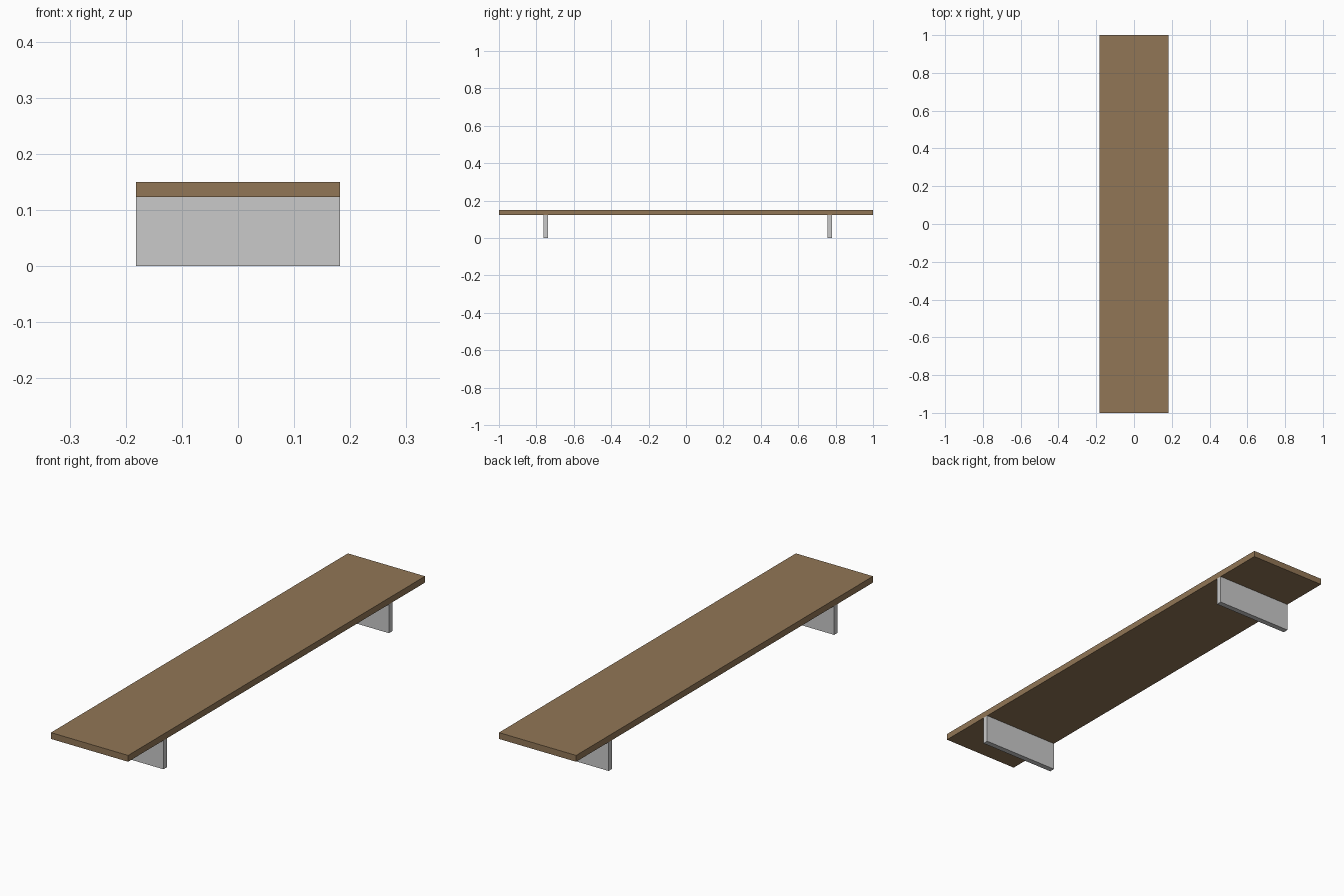
import bpy

if "Cube" in bpy.data.objects:
    bpy.data.objects.remove(bpy.data.objects["Cube"], do_unlink=True)


def make_material(name, rgb):
    mat = bpy.data.materials.new(name)
    mat.use_nodes = True
    color = (*rgb, 1.0)
    mat.diffuse_color = color
    mat.node_tree.nodes["Principled BSDF"].inputs["Base Color"].default_value = color
    return mat


def make_box(name, low, high, mat):
    center = [(a + b) / 2 for a, b in zip(low, high)]
    bpy.ops.mesh.primitive_cube_add(size=1, location=center)
    obj = bpy.context.object
    obj.name = name
    obj.scale = [b - a for a, b in zip(low, high)]
    bpy.ops.object.transform_apply(location=False, rotation=False, scale=True)
    obj.data.materials.append(mat)
    return obj


wood = make_material("brown_wood", (0.285, 0.182, 0.093))
grey = make_material("light_grey", (0.59, 0.59, 0.59))

HALF_WIDTH = 0.182
SEAT_BOTTOM, SEAT_TOP = 0.123, 0.15
LEG_THICKNESS = 0.024

# Long plank
make_box("seat_plank", (-HALF_WIDTH, -1, SEAT_BOTTOM), (HALF_WIDTH, 1, SEAT_TOP), wood)

# Full-width slab legs, set slightly off centre along the plank
for name, y in (("front_leg", -0.762), ("back_leg", 0.757)):
    make_box(name, (-HALF_WIDTH, y, 0), (HALF_WIDTH, y + LEG_THICKNESS, SEAT_BOTTOM), grey)
